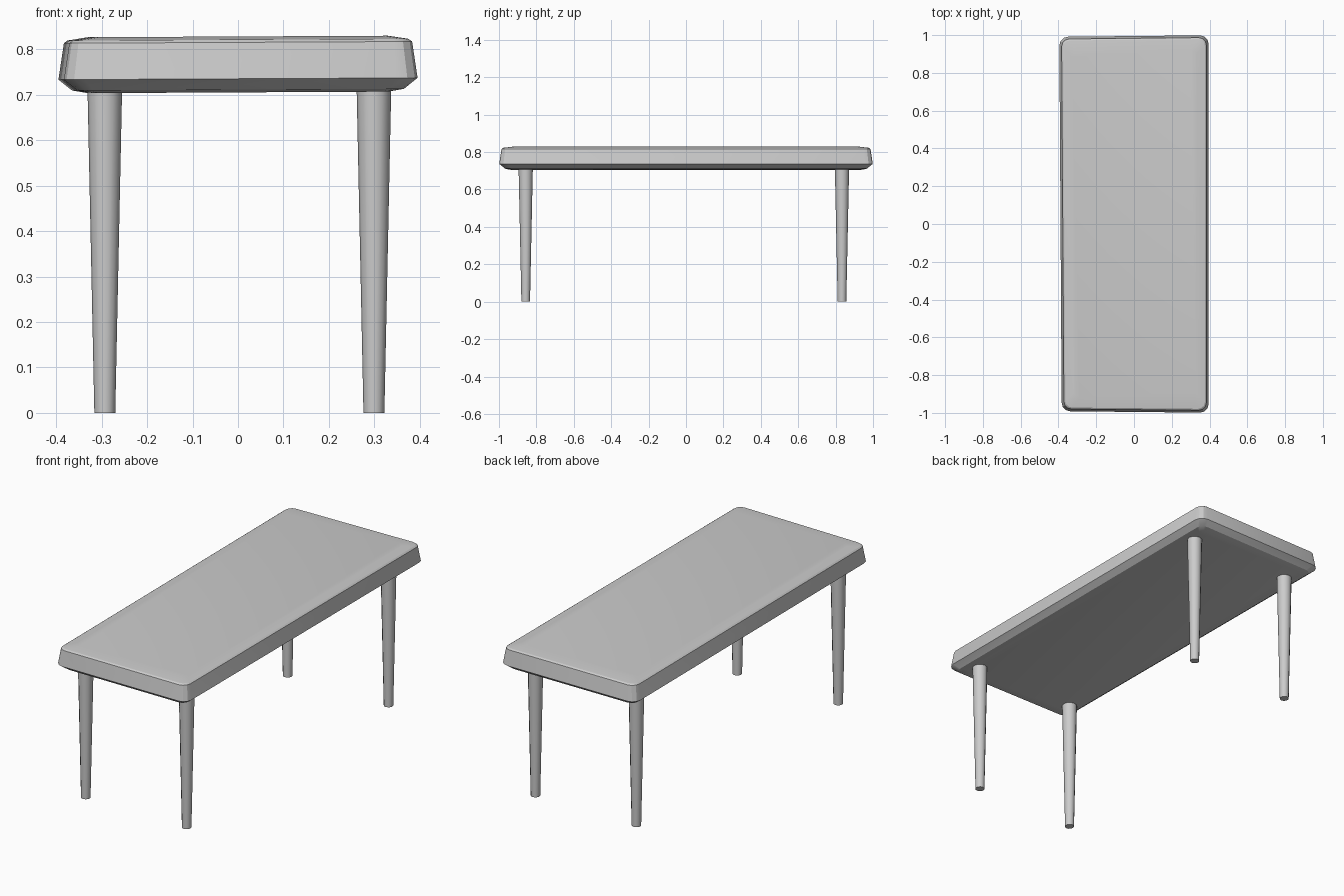
import bpy, bmesh, math
from mathutils import Vector

cube = bpy.data.objects.get("Cube")
if cube:
    bpy.data.objects.remove(cube, do_unlink=True)

grey = bpy.data.materials.new("light grey")
grey.use_nodes = True
colour = (0.6, 0.6, 0.6, 1)
grey.diffuse_color = colour
grey.node_tree.nodes["Principled BSDF"].inputs["Base Color"].default_value = colour


def loft(name, rings, angle):
    """Skin a stack of equal-length rings and cap both ends."""
    bm = bmesh.new()
    loops = [[bm.verts.new(p) for p in ring] for ring in rings]
    n = len(loops[0])
    for low, high in zip(loops, loops[1:]):
        for i in range(n):
            j = (i + 1) % n
            bm.faces.new((low[i], low[j], high[j], high[i]))
    bm.faces.new(loops[0][::-1])
    bm.faces.new(loops[-1])
    bmesh.ops.recalc_face_normals(bm, faces=bm.faces)
    mesh = bpy.data.meshes.new(name)
    bm.to_mesh(mesh)
    bm.free()
    obj = bpy.data.objects.new(name, mesh)
    bpy.context.collection.objects.link(obj)
    mesh.materials.append(grey)
    bpy.ops.object.select_all(action='DESELECT')
    obj.select_set(True)
    bpy.context.view_layer.objects.active = obj
    bpy.ops.object.shade_smooth_by_angle(angle=math.radians(angle))
    return obj


def rounded_ring(half_x, half_y, z, radius, steps=3):
    """Rounded rectangle, slightly uneven like a hand-shaped slab."""
    points = []
    for quarter, (sx, sy) in enumerate([(1, 1), (-1, 1), (-1, -1), (1, -1)]):
        for k in range(steps + 1):
            a = math.pi / 2 * (quarter + k / steps)
            x = sx * (half_x - radius) + radius * math.cos(a)
            y = sy * (half_y - radius) + radius * math.sin(a)
            if sx < 0 and sy < 0:
                x += 0.012
            points.append(Vector((x, y + 0.01 * (-x if y < 0 else x), z + 0.005 * x)))
    return points


# Table top: narrow underside, widest low down, tapering to a soft upper rim
profile = [(0.33, 0.93, 0.705, 0.03), (0.365, 0.965, 0.711, 0.035),
           (0.395, 0.995, 0.735, 0.045), (0.383, 0.983, 0.815, 0.04),
           (0.375, 0.975, 0.821, 0.035), (0.33, 0.92, 0.828, 0.03)]
loft("table_top", [rounded_ring(*p) for p in profile], 25)


# Four tapered round legs
def circle(x, y, z, radius, sides=12):
    return [(x + radius * math.cos(math.tau * i / sides),
             y + radius * math.sin(math.tau * i / sides), z) for i in range(sides)]


for end, y in (("front", -0.857), ("back", 0.834)):
    for side, x in (("right", -0.293), ("left", 0.299)):
        loft(f"{end}_{side}_leg",
             [circle(x, y, 0, 0.023), circle(x, y, 0.71, 0.038)], 40)
